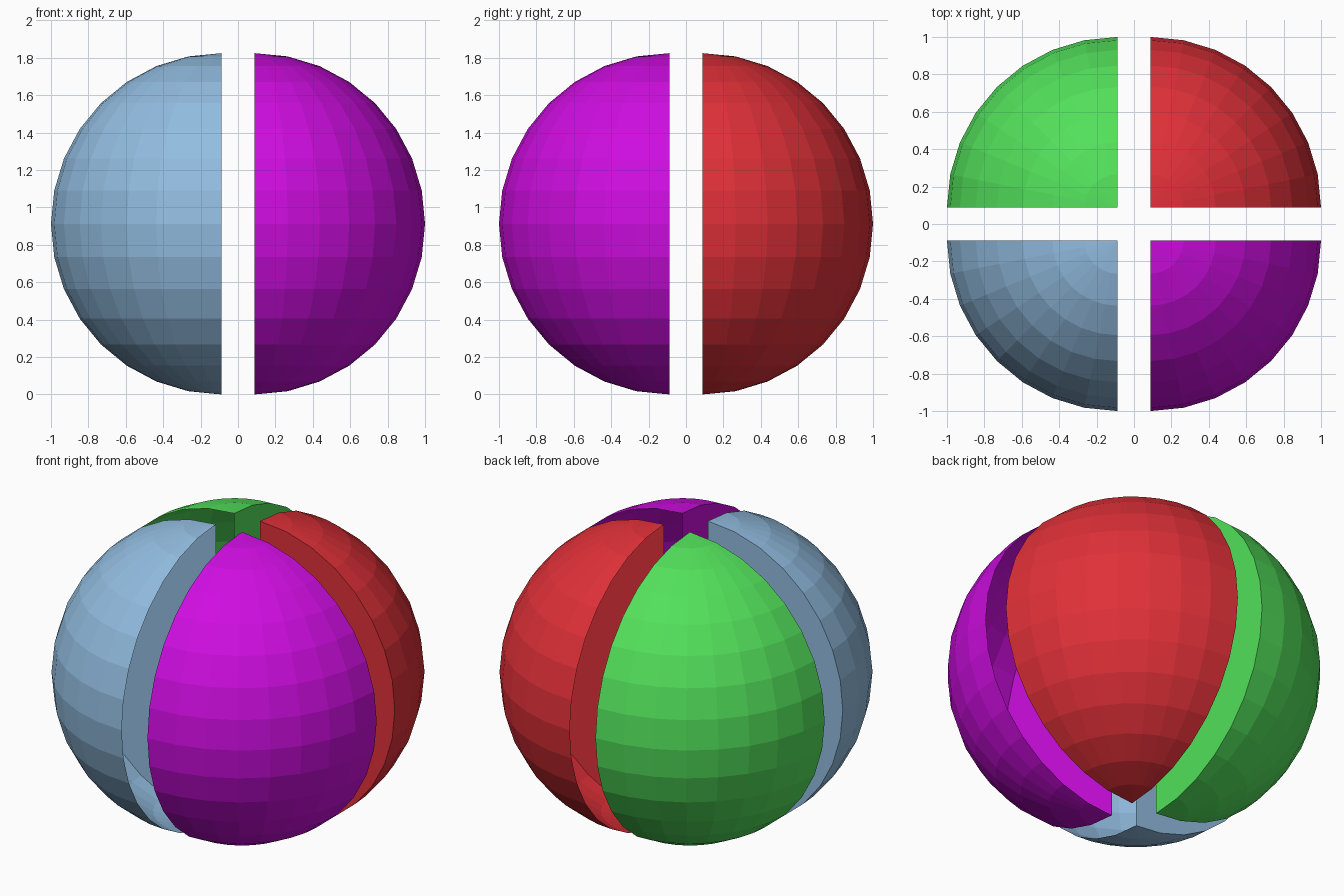
import bpy, bmesh, math
from mathutils import Matrix, Vector

if "Cube" in bpy.data.objects:
    bpy.data.objects.remove(bpy.data.objects["Cube"])

GAP = 0.0875           # distance of each wedge from the centre planes
R = 1.0 - GAP          # ball radius
RINGS, STEPS = 16, 8   # facets pole to pole, and around each quarter


def material(name, rgb):
    mat = bpy.data.materials.new(name)
    mat.diffuse_color = (*rgb, 1.0)
    mat.use_nodes = True
    mat.node_tree.nodes["Principled BSDF"].inputs["Base Color"].default_value = mat.diffuse_color
    return mat


def quarter_ball(name, turn, mat):
    """Quarter sphere shell, flat wall on its first side, open on the other."""
    bm = bmesh.new()
    # half-circle profile from bottom pole to top pole
    arc = []
    for i in range(RINGS + 1):
        a = math.pi * i / RINGS - math.pi / 2
        arc.append(bm.verts.new((R * math.cos(a), 0, R * math.sin(a))))
    edges = [bm.edges.new(pair) for pair in zip(arc, arc[1:])]
    # curved outer skin
    bmesh.ops.spin(bm, geom=arc + edges, cent=(0, 0, 0), axis=(0, 0, 1),
                   angle=math.pi / 2, steps=STEPS, use_duplicate=False)
    bmesh.ops.remove_doubles(bm, verts=bm.verts[:], dist=1e-4)
    # flat wall on the starting side
    rim = [v for v in bm.verts if abs(v.co.y) < 1e-4]
    bm.faces.new(sorted(rim, key=lambda v: v.co.z))
    # outward normals
    centre = Vector((0.3, 0.3, 0))
    bm.normal_update()
    for f in bm.faces:
        if f.normal.dot(f.calc_center_median() - centre) < 0:
            f.normal_flip()
    # move out from the centre, then turn into its quadrant
    bmesh.ops.translate(bm, verts=bm.verts[:], vec=(GAP, GAP, R))
    bmesh.ops.rotate(bm, verts=bm.verts[:], cent=(0, 0, 0),
                     matrix=Matrix.Rotation(turn * math.pi / 2, 3, 'Z'))
    mesh = bpy.data.meshes.new(name)
    bm.to_mesh(mesh)
    bm.free()
    mesh.materials.append(mat)
    bpy.context.collection.objects.link(bpy.data.objects.new(name, mesh))


# four wedges, counter-clockwise from back right
quarter_ball("back_right_wedge", 0, material("red", (0.75, 0.03, 0.04)))
quarter_ball("back_left_wedge", 1, material("green", (0.085, 0.75, 0.104)))
quarter_ball("front_left_wedge", 2, material("pale_blue", (0.29, 0.51, 0.75)))
quarter_ball("front_right_wedge", 3, material("purple", (0.62, 0.004, 0.75)))
